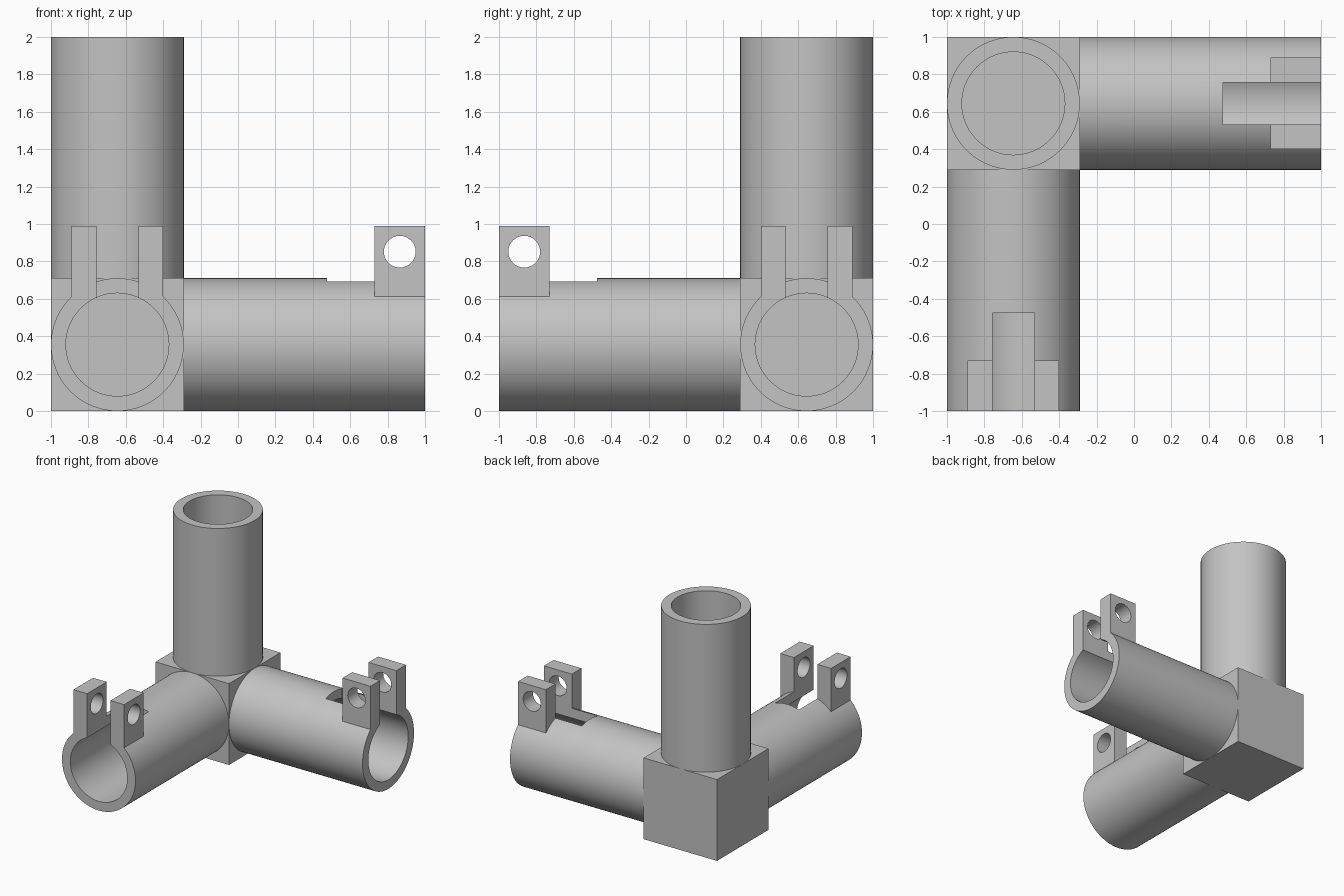
import bpy
import math
from mathutils import Matrix, Vector

if "Cube" in bpy.data.objects:
    bpy.data.objects.remove(bpy.data.objects["Cube"], do_unlink=True)

HALF = 0.355             # half the corner block, also the tube radius
BORE = 0.275             # bore radius
REACH = 1.645            # block centre to tube end
CENTRE = Vector((-0.645, 0.645, HALF))

grey = bpy.data.materials.new("plain_grey")
grey.use_nodes = True
grey.diffuse_color = (0.55, 0.55, 0.55, 1)
grey.node_tree.nodes["Principled BSDF"].inputs["Base Color"].default_value = (0.55, 0.55, 0.55, 1)


def box(name, low, high):
    low, high = Vector(low), Vector(high)
    bpy.ops.mesh.primitive_cube_add(size=1)
    ob = bpy.context.object
    ob.name = name
    ob.data.transform(Matrix.Translation((low + high) / 2) @ Matrix.Diagonal((*(high - low), 1)))
    ob.data.materials.append(grey)
    return ob


def rod(name, radius, start, end, axis="X", offset=(0, 0, 0), sides=96):
    """Cylinder along an axis from start to end."""
    bpy.ops.mesh.primitive_cylinder_add(vertices=sides, radius=radius, depth=end - start)
    ob = bpy.context.object
    ob.name = name
    turn = Matrix.Rotation(math.pi / 2, 4, "Y" if axis == "X" else "X")
    shift = Vector(offset)
    shift["XYZ".index(axis)] += (start + end) / 2
    ob.data.transform(Matrix.Translation(shift) @ turn)
    ob.data.materials.append(grey)
    return ob


def combine(ob, tool, operation):
    """Apply a boolean and remove its helper."""
    tool.hide_render = True
    mod = ob.modifiers.new("combine", "BOOLEAN")
    mod.operation, mod.solver, mod.object = operation, "EXACT", tool
    bpy.context.view_layer.objects.active = ob
    bpy.ops.object.modifier_apply(modifier=mod.name)
    bpy.data.objects.remove(tool, do_unlink=True)


def tube(name, rotation, clamp):
    ob = rod(name, HALF, HALF, REACH)
    if clamp:
        # Lug block, later split in two by the slot
        combine(ob, box("lugs", (1.375, -0.245, 0.257), (REACH, 0.245, 0.635)), "UNION")
    combine(ob, rod("bore", BORE, HALF - 0.1, REACH + 0.1), "DIFFERENCE")
    if clamp:
        combine(ob, box("slot", (1.12, -0.1125, 0), (REACH + 0.1, 0.1125, 0.8)), "DIFFERENCE")
        combine(ob, rod("bolt_hole", 0.085, -0.4, 0.4, "Y", (1.51, 0, 0.497), 48), "DIFFERENCE")
    ob.data.transform(Matrix.Translation(CENTRE) @ rotation)
    bpy.ops.object.select_all(action="DESELECT")
    ob.select_set(True)
    bpy.context.view_layer.objects.active = ob
    bpy.ops.object.shade_smooth_by_angle(angle=math.radians(30))


# Corner block
corner = Vector((HALF, HALF, HALF))
box("corner_block", CENTRE - corner, CENTRE + corner)

# Three tubes, the two level ones with slotted clamps
tube("left_clamp_tube", Matrix.Identity(4), True)
tube("front_clamp_tube", Matrix.Rotation(-math.pi / 2, 4, "Z"), True)
tube("upright_tube", Matrix.Rotation(-math.pi / 2, 4, "Y"), False)
